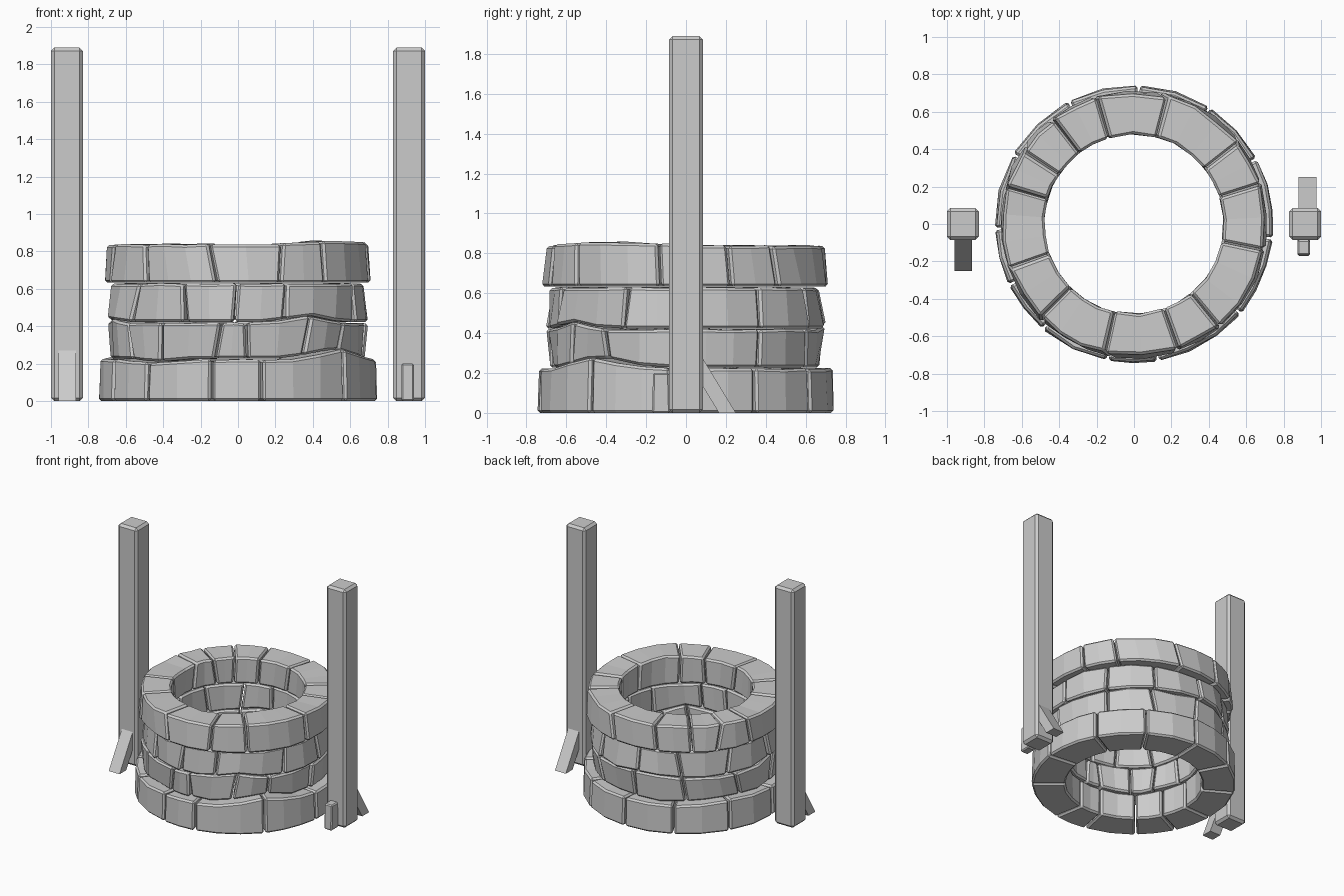
import bpy, bmesh, math, random

if "Cube" in bpy.data.objects:
    bpy.data.objects.remove(bpy.data.objects["Cube"])

random.seed(7)


def finish(name, bm, bevel, angle=35):
    bmesh.ops.recalc_face_normals(bm, faces=bm.faces)
    me = bpy.data.meshes.new(name)
    bm.to_mesh(me)
    bm.free()
    ob = bpy.data.objects.new(name, me)
    bpy.context.collection.objects.link(ob)
    if bevel:
        m = ob.modifiers.new("chamfer", 'BEVEL')
        m.width = bevel
        m.segments = 1
        m.limit_method = 'ANGLE'
        m.angle_limit = math.radians(angle)
    return ob


def extrude_x(name, profile, x0, x1, bevel=0):
    """Prism from a (y, z) profile between two x positions."""
    bm = bmesh.new()
    rows = [[bm.verts.new((x, y, z)) for y, z in profile] for x in (x0, x1)]
    n = len(profile)
    for row in rows:
        bm.faces.new(row)
    for i in range(n):
        j = (i + 1) % n
        bm.faces.new((rows[0][i], rows[0][j], rows[1][j], rows[1][i]))
    return finish(name, bm, bevel)


def height(points, a):
    """Height of a bed joint at angle a: base plus pointed bumps."""
    base, bumps = points
    h = base
    for centre, width, amount in bumps:
        d = abs((a - centre + 180) % 360 - 180)
        h += amount * max(0, 1 - d / width)
    return h


def course(name, seams, low, high, outer_low, outer_high, inner, rough):
    """One ring of stones; seams are the joint angles in degrees."""
    bm = bmesh.new()
    slant = [random.uniform(-2, 2) * (rough > 0.006) for _ in seams]
    n = len(seams)
    for i in range(n):
        a0 = seams[i]
        a1 = seams[(i + 1) % n] + (360 if i == n - 1 else 0)
        s0, s1 = slant[i], slant[(i + 1) % n]
        steps = max(2, round((a1 - a0) / 13))
        gap = 0.45
        sections = []
        for k in range(steps + 1):
            t = k / steps
            a = a0 + gap + (a1 - a0 - 2 * gap) * t
            s = s0 + (s1 - s0) * t
            sec = []
            for r, z_of, sg in ((inner, low, -1), (outer_low, low, -1),
                                (outer_high, high, 1), (inner, high, 1)):
                rr = r + random.uniform(-rough, rough) * (1 if r > inner else 0.5)
                ang = math.radians(a + s * sg)
                z = height(z_of, a) + (0.005 if sg < 0 and z_of[0] > 0 else 0)
                if sg > 0:
                    z += random.uniform(-0.004, 0.004)
                sec.append(bm.verts.new((rr * math.cos(ang), rr * math.sin(ang), z)))
            sections.append(sec)
        bm.faces.new(sections[0])
        bm.faces.new(sections[-1])
        for p, q in zip(sections, sections[1:]):
            for c in range(4):
                d = (c + 1) % 4
                bm.faces.new((p[c], p[d], q[d], q[c]))
    return finish(name, bm, 0.013)


# Bed joints between the stone courses
ground = (0.0, [])
bed1 = (0.222, [(-40, 26, 0.055), (-130, 20, -0.018), (150, 25, 0.02)])
bed2 = (0.418, [(-56, 20, 0.038), (-170, 20, 0.025), (100, 22, 0.025)])
bed3 = (0.628, [])
rim = (0.838, [(-35, 45, 0.02), (180, 15, -0.012)])

# Stone ring, bottom to top
course("base_stones", [-131, -101, -80, -40, -6, 28, 57, 88, 118, 150, 182, 206],
       ground, bed1, 0.745, 0.738, 0.50, 0.004)
course("lower_wall_stones", [-127, -99, -86, -57, -36, -4, 33, 62, 92, 124, 158, 190, 213],
       bed1, bed2, 0.675, 0.69, 0.485, 0.014)
course("upper_wall_stones", [-115, -91, -68, -26, 2, 33, 63, 95, 121, 152, 184, 216],
       bed2, bed3, 0.695, 0.675, 0.485, 0.014)
course("rim_stones", [-101, -71, -50, -11, 18, 39, 77, 107, 128, 145, 165, 198, 226],
       bed3, rim, 0.718, 0.703, 0.48, 0.008)

# Posts
for side, name in ((-1, "left_post"), (1, "right_post")):
    x0, x1 = sorted((side * 0.83, side * 1.0))
    extrude_x(name, [(-0.085, 0), (0.085, 0), (0.085, 1.89), (-0.085, 1.89)],
              x0, x1, 0.018)

# Slanted braces at the feet of the posts
brace = [(0.08, 0.28), (0.25, 0.0), (0.165, 0.0), (0.08, 0.14)]
extrude_x("right_brace", brace, 0.88, 0.975)
extrude_x("left_brace", [(-y, z) for y, z in brace], -0.96, -0.865)

# Small upright stake in front of the right post
extrude_x("right_stake", [(-0.17, 0), (-0.08, 0), (-0.085, 0.2), (-0.165, 0.2)],
          0.873, 0.94, 0.008)
